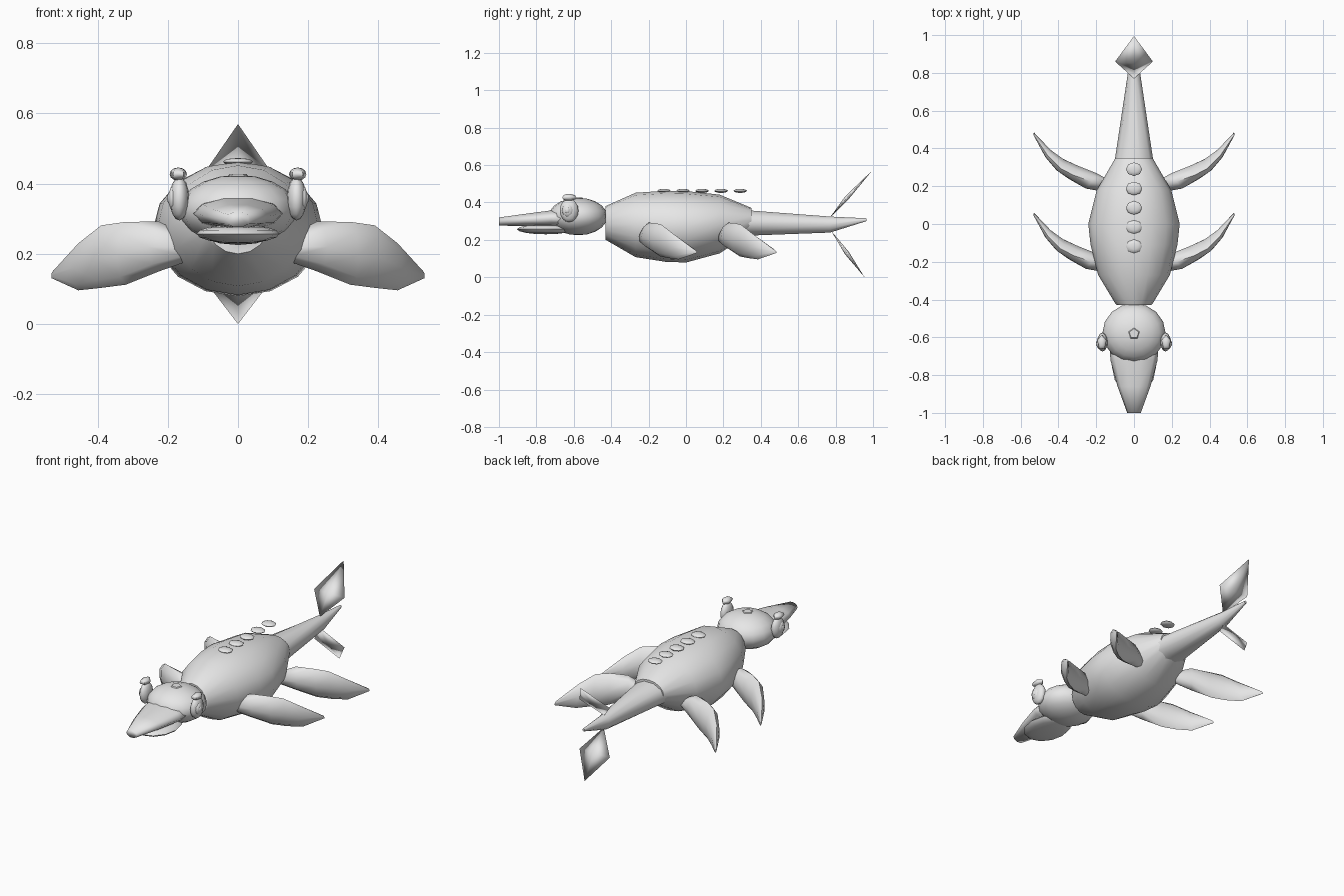
import bpy, bmesh, math
from mathutils import Vector

cube = bpy.data.objects.get("Cube")
if cube:
    bpy.data.objects.remove(cube, do_unlink=True)

GREY = (0.8, 0.8, 0.8, 1)
skin = bpy.data.materials.new("plain grey")
skin.use_nodes = True
skin.diffuse_color = GREY
skin.node_tree.nodes["Principled BSDF"].inputs["Base Color"].default_value = GREY


def finish(bm, name, angle=40):
    """Turn a bmesh into a grey object with smooth shading up to an angle."""
    bmesh.ops.recalc_face_normals(bm, faces=bm.faces)
    me = bpy.data.meshes.new(name)
    bm.to_mesh(me)
    bm.free()
    me.materials.append(skin)
    ob = bpy.data.objects.new(name, me)
    bpy.context.collection.objects.link(ob)
    bpy.ops.object.select_all(action='DESELECT')
    ob.select_set(True)
    bpy.context.view_layer.objects.active = ob
    bpy.ops.object.shade_smooth_by_angle(angle=math.radians(angle))
    return ob


def skin_rings(rings, name, angle=40):
    """Join equal rings of points into a closed tube."""
    bm = bmesh.new()
    loops = [[bm.verts.new(p) for p in r] for r in rings]
    n = len(loops[0])
    for a, b in zip(loops, loops[1:]):
        for i in range(n):
            j = (i + 1) % n
            bm.faces.new((a[i], a[j], b[j], b[i]))
    bm.faces.new(loops[0])
    bm.faces.new(loops[-1])
    return finish(bm, name, angle)


def loft(name, sections, n=12, angle=50):
    """Loft ellipses along y; each section is (y, centre z, x radius, z radius)."""
    rings = []
    for y, zc, rx, rz in sections:
        rings.append([(rx * math.cos(t), y, zc + rz * math.sin(t))
                      for t in (2 * math.pi * i / n for i in range(n))])
    return skin_rings(rings, name, angle)


def ellipsoid(name, centre, radii, u=12, v=8):
    bm = bmesh.new()
    bmesh.ops.create_uvsphere(bm, u_segments=u, v_segments=v, radius=1)
    for p in bm.verts:
        p.co = Vector(c + r * q for c, r, q in zip(centre, radii, p.co))
    return finish(bm, name, 70)


# Trunk, tail and beak
loft("body", [(-0.43, 0.29, 0.09, 0.09), (-0.42, 0.29, 0.10, 0.095),
              (-0.27, 0.28, 0.19, 0.172), (-0.11, 0.273, 0.23, 0.19),
              (0.0, 0.27, 0.242, 0.191), (0.18, 0.285, 0.197, 0.157),
              (0.35, 0.305, 0.098, 0.066)], 16)
loft("tail", [(0.29, 0.29, 0.115, 0.075), (0.35, 0.29, 0.10, 0.07),
              (0.77, 0.282, 0.037, 0.045), (0.965, 0.308, 0.008, 0.008)], 10)
loft("upper_beak", [(-0.62, 0.315, 0.13, 0.05), (-0.72, 0.315, 0.125, 0.045),
                    (-0.86, 0.307, 0.087, 0.034), (-1.0, 0.298, 0.036, 0.023)], 10, 100)
ellipsoid("lower_beak", (0, -0.75, 0.257), (0.118, 0.153, 0.027))
ellipsoid("head", (0, -0.577, 0.325), (0.167, 0.157, 0.1), 16, 10)

# Five-sided crown cap on the head
bm = bmesh.new()
bmesh.ops.create_cone(bm, cap_ends=True, segments=5, radius1=0.038,
                      radius2=0.026, depth=0.012)
bmesh.ops.translate(bm, verts=bm.verts, vec=(0, -0.58, 0.421))
finish(bm, "crown_cap", 20)

# Row of bumps along the back
for i in range(5):
    ellipsoid(f"back_bump_{i + 1}", (0, -0.118 + 0.102 * i, 0.462),
              (0.043, 0.036, 0.011), 8, 6)

# Diamond tail fins: root, tip, and a thin widest point between
for name, root, tip, mid in (
        ("upper_tail_fin", (0.77, 0.32), (0.995, 0.57), (0.86, 0.425)),
        ("lower_tail_fin", (0.775, 0.25), (0.955, 0.0), (0.86, 0.13))):
    bm = bmesh.new()
    a, b = (bm.verts.new((0, *p)) for p in (root, tip))
    axis = (b.co - a.co).normalized()
    off = Vector((0, -axis.z, axis.y)) * 0.012
    m = Vector((0, *mid))
    girdle = [bm.verts.new(m + d) for d in
              (Vector((0.1, 0, 0)), off, Vector((-0.1, 0, 0)), -off)]
    for i in range(4):
        for end in (a, b):
            bm.faces.new((girdle[i], girdle[(i + 1) % 4], end))
    finish(bm, name, 180)

# Flipper sections: x, upper edge (y, z), lower edge (y, z), half thickness
FLIPPER = [(0.14, (-0.22, 0.25), (-0.235, 0.18), 0.035),
           (0.225, (-0.2, 0.292), (-0.195, 0.15), 0.05),
           (0.32, (-0.167, 0.291), (-0.137, 0.112), 0.043),
           (0.39, (-0.13, 0.281), (-0.095, 0.103), 0.035),
           (0.455, (-0.065, 0.23), (-0.04, 0.096), 0.024),
           (0.53, (0.045, 0.148), (0.058, 0.13), 0.005)]


def flipper(name, side, shift):
    rings = []
    path = Vector((0.32, 0.25, -0.09))
    for x, top, low, thick in FLIPPER:
        t, l = Vector((x, *top)), Vector((x, *low))
        chord = (t - l) / 2
        normal = chord.cross(path).normalized() * thick
        ring = [(t + l) / 2 + chord * math.cos(k) + normal * math.sin(k)
                for k in (math.pi * i / 4 for i in range(8))]
        rings.append([(side * p.x, p.y + shift, p.z) for p in ring])
    skin_rings(rings, name, 60)


# Paired parts
for side, label in ((1, "left"), (-1, "right")):
    flipper(f"{label}_front_flipper", side, 0)
    flipper(f"{label}_rear_flipper", side, 0.425)
    ellipsoid(f"{label}_eye", (side * 0.167, -0.625, 0.357), (0.028, 0.05, 0.062))
    ellipsoid(f"{label}_iris", (side * 0.185, -0.632, 0.358), (0.014, 0.03, 0.035), 10, 6)
    ellipsoid(f"{label}_pupil", (side * 0.194, -0.634, 0.358), (0.008, 0.014, 0.017), 8, 6)
    ellipsoid(f"{label}_brow", (side * 0.17, -0.628, 0.427), (0.026, 0.042, 0.019), 5, 6)
